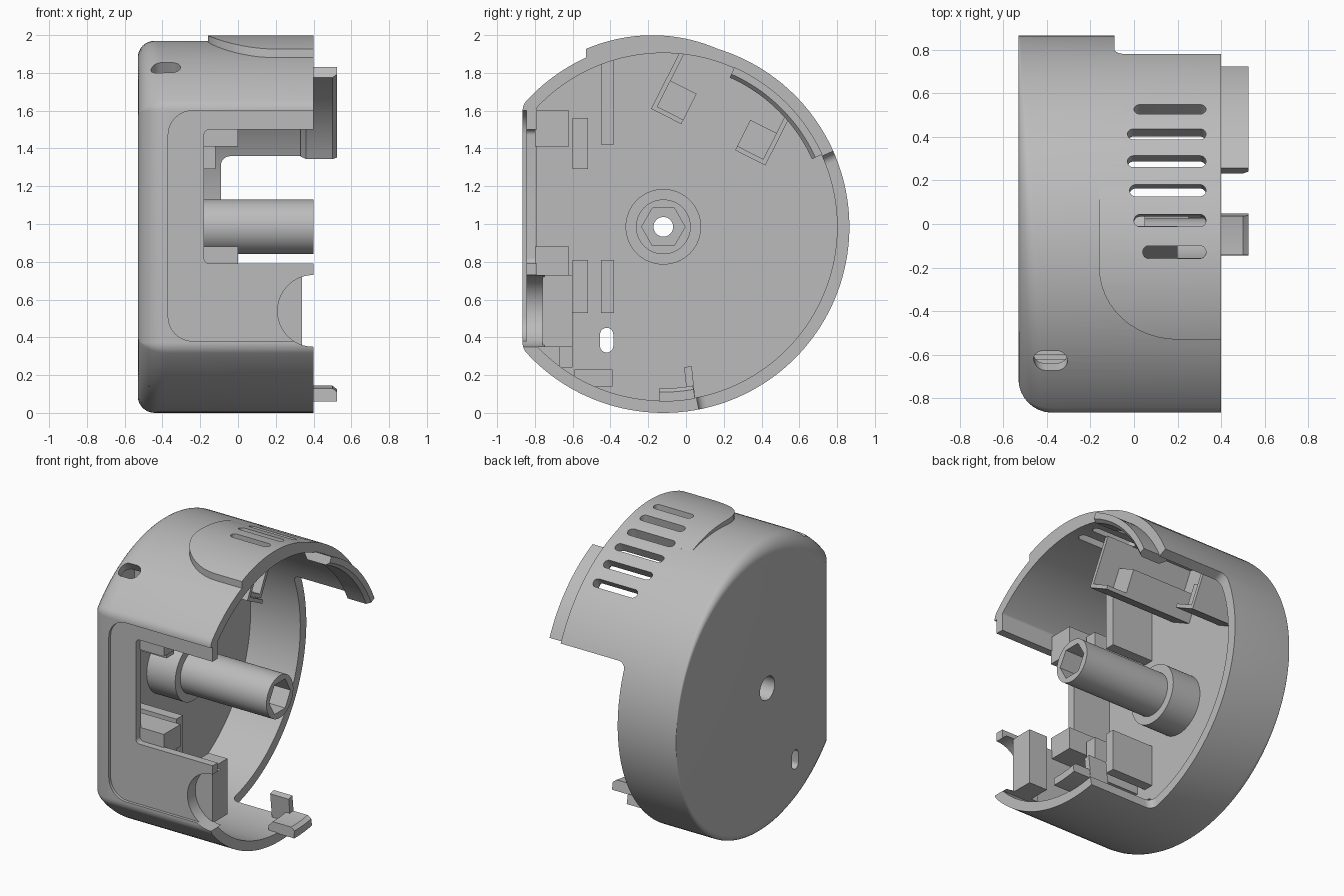
import bpy, bmesh, math
from mathutils import Matrix, Vector

cube = bpy.data.objects.get("Cube")
if cube:
    bpy.data.objects.remove(cube, do_unlink=True)

grey = bpy.data.materials.new("plain grey")
grey.use_nodes = True
grey.diffuse_color = (0.5, 0.5, 0.5, 1)
grey.node_tree.nodes["Principled BSDF"].inputs["Base Color"].default_value = (0.5, 0.5, 0.5, 1)

CY, CZ, R = -0.12, 0.985, 0.985          # centre and radius of the round housing
FLAT, LEFT, RIGHT = -0.865, -0.53, 0.4   # front face, closed side, open side
WALL = 0.065


def make(name, bm):
    bmesh.ops.recalc_face_normals(bm, faces=bm.faces)
    mesh = bpy.data.meshes.new(name)
    bm.to_mesh(mesh)
    bm.free()
    mesh.materials.append(grey)
    ob = bpy.data.objects.new(name, mesh)
    bpy.context.collection.objects.link(ob)
    return ob


def loft(name, rings):
    """Closed solid through rings with equal point counts."""
    bm = bmesh.new()
    rows = [[bm.verts.new(p) for p in ring] for ring in rings]
    n = len(rows[0])
    for a, b in zip(rows, rows[1:]):
        for i in range(n):
            j = (i + 1) % n
            bm.faces.new((a[i], a[j], b[j], b[i]))
    bm.faces.new(rows[0])
    bm.faces.new(rows[-1])
    return make(name, bm)


def along_x(name, pts, x0, x1):
    return loft(name, [[(x, y, z) for y, z in pts] for x in (x0, x1)])


def along_y(name, pts, y0, y1):
    return loft(name, [[(x, y, z) for x, z in pts] for y in (y0, y1)])


def along_z(name, pts, z0, z1):
    return loft(name, [[(x, y, z) for x, y in pts] for z in (z0, z1)])


def rect(u0, u1, v0, v1):
    return [(u0, v0), (u1, v0), (u1, v1), (u0, v1)]


def round_rect(u0, u1, v0, v1, r, n=8):
    pts = []
    for k, (u, v) in enumerate(rect(u0 + r, u1 - r, v0 + r, v1 - r)):
        for i in range(n + 1):
            a = math.pi + (k + i / n) * math.pi / 2
            pts.append((u + r * math.cos(a), v + r * math.sin(a)))
    return pts


def polar(r, deg):
    a = math.radians(deg)
    return (CY + r * math.cos(a), CZ + r * math.sin(a))


def circle(r, n=64):
    return [polar(r, 360 * i / n) for i in range(n)]


def band(r0, r1, a0, a1, n=20):
    angles = [a0 + (a1 - a0) * i / n for i in range(n + 1)]
    return [polar(r0, a) for a in angles] + [polar(r1, a) for a in reversed(angles)]


def boolean(target, tool, op="DIFFERENCE"):
    mod = target.modifiers.new("bool", "BOOLEAN")
    mod.operation, mod.object, mod.solver = op, tool, "EXACT"
    dg = bpy.context.evaluated_depsgraph_get()
    mesh = bpy.data.meshes.new_from_object(target.evaluated_get(dg))
    target.modifiers.clear()
    target.data = mesh
    bpy.data.objects.remove(tool, do_unlink=True)


def outline(r, flat, f, n=120, m=6):
    """Circle with a flat front and softened corners, as (y, z) points."""
    dy = flat + f - CY
    dz = math.sqrt((r - f) ** 2 - dy ** 2)
    a = math.atan2(dz, dy)
    pts = [polar(r, math.degrees(-a + 2 * a * i / n)) for i in range(n + 1)]
    for s, order in ((1, range(1, m + 1)), (-1, range(m, 0, -1))):
        for i in order:
            b = a + (math.pi - a) * i / m
            pts.append((CY + dy + f * math.cos(b), CZ + s * (dz + f * math.sin(b))))
    return pts


# Housing body: closed side has a round edge that is widest at the front
base = outline(R, FLAT, 0.08)
rings = []
for k in range(9):
    t = math.pi / 2 * k / 8
    ring = []
    for i, (y, z) in enumerate(base):
        r = 0.005 + 0.15 * (0.865 - y) / 1.73
        d = r * (1 - math.sin(t))
        py, pz = outline(R - d, FLAT + d, max(0.08 - d, 0.01))[i]
        ring.append((LEFT + r * (1 - math.cos(t)), py, pz))
    rings.append(ring)
rings.append([(RIGHT, y, z) for y, z in base])
shell = loft("housing_shell", rings)

# Raised pad on top, fading out toward the back
angles = [115 - 42 * i / 24 for i in range(25)]
crown = [polar(R + 0.042 * (1 - (i / 24) ** 2), a) for i, a in enumerate(angles)]
pad = along_x("top_pad", [polar(0.95, a) for a in reversed(angles)] + crown, -0.3, RIGHT)
corner = [(0.2 - 0.36 * math.sin(i * math.pi / 24), -0.2 - 0.33 * math.cos(i * math.pi / 24))
          for i in range(13)]
foot = along_z("pad_foot", [(0.6, -0.53)] + corner + [(-0.16, 0.5), (0.6, 0.5)], 1.5, 2.3)
boolean(pad, foot, "INTERSECT")
boolean(shell, pad, "UNION")

# Hollow interior, then the thickened wall around the half-round notch
boolean(shell, along_x("cavity", outline(R - WALL, -0.79, 0.02), LEFT + WALL, 0.7))
boolean(shell, along_y("notch_wall", rect(0.15, RIGHT, 0.35, 0.73), -0.82, -0.75), "UNION")

# Cut-away back quarter with rounded inner corners
wedge = along_x("back_cut", [polar(0.6, 24), polar(0.6, -79), polar(1.4, -79),
                             polar(2, -28), polar(1.4, 24)], -0.09, 0.8)
bm = bmesh.new()
bm.from_mesh(wedge.data)
edges = [e for e in bm.edges if all(abs(v.co.x + 0.09) < 1e-4 for v in e.verts)
         and abs((e.verts[0].co - e.verts[1].co).length - 0.8) < 1e-3]
bmesh.ops.bevel(bm, geom=edges, offset=0.05, segments=6, profile=0.5, affect="EDGES")
bm.to_mesh(wedge.data)
bm.free()
boolean(shell, wedge)

# Front recess, window and notch
boolean(shell, along_y("recess", round_rect(-0.37, 0.8, 0.38, 1.6, 0.13), -1, FLAT + 0.02))
boolean(shell, along_y("window", round_rect(-0.18, 0.8, 0.79, 1.5, 0.03), -1, -0.7))
boolean(shell, along_y("notch", round_rect(0.21, 0.59, 0.35, 0.73, 0.189, 16), -1, -0.74))


def radial_slot(x0, x1, width, tilt):
    """Rounded slot through the wall, tilt measured from straight up toward the back."""
    w = width / 2
    ob = along_z("slot", round_rect(x0, x1, -w, w, w * 0.98), 0.8, 1.2)
    ob.data.transform(Matrix.Translation((0, CY, CZ)) @ Matrix.Rotation(math.radians(-tilt), 4, "X"))
    boolean(shell, ob)


# Cooling vents and the small front slot
for k, x0 in enumerate((0.04, 0.0, -0.02, -0.03, -0.03, 0.0)):
    radial_slot(x0, 0.33, 0.058, 8.3 * k - 0.5)
radial_slot(-0.46, -0.305, 0.105, -31)

# Holes through the closed side
boolean(shell, along_x("axle_hole", circle(0.08, 32), -1, -0.4))
boolean(shell, along_x("side_slot", round_rect(-0.455, -0.385, 0.32, 0.45, 0.034), -1, -0.4))

# Hub and hollow hexagon-ended shaft
hub = along_x("hub", circle(0.2), -0.48, -0.25)
boolean(hub, along_x("bore", circle(0.08, 32), -1, 0))
shaft = along_x("shaft", circle(0.145), -0.4, RIGHT)
boolean(shaft, along_x("bore", circle(0.052, 32), -1, 1))
boolean(shaft, along_x("hex_socket", circle(0.115, 6), 0.15, 1))


# Snap tabs on the open side, with a lead-in chamfer
def tab(name, r0, r1, a0, a1):
    prof = [(0.33, r0 + 0.035), (0.36, r0), (0.5, r0), (0.525, r0 + 0.02)]
    rings = [[(x, *p) for p in band(r, r1, a0, a1)] for x, r in prof]
    loft(name, rings)


tab("upper_tab", 0.865, 0.925, 24.5, 66)
tab("lower_tab", 0.855, 0.925, -91.5, -79.5)

# Inner ribs, blocks and supports standing on the closed side
IN = LEFT + WALL - 0.01
parts = {
    "upper_guide_rib": (-0.45, -0.38, 1.42, 1.87, -0.15),
    "upper_front_rib": (-0.6, -0.52, 1.29, 1.56, -0.12),
    "lower_front_rib": (-0.6, -0.52, 0.53, 0.81, -0.12),
    "lower_guide_rib": (-0.45, -0.38, 0.53, 0.81, -0.15),
    "upper_window_block": (-0.8, -0.62, 1.41, 1.6, 0.0),
    "lower_window_block": (-0.8, -0.62, 0.73, 0.88, 0.0),
    "bottom_block": (-0.59, -0.39, 0.14, 0.23, -0.2),
    "corner_block": (-0.67, -0.6, 0.24, 0.35, -0.2),
}
for name, (y0, y1, z0, z1, x1) in parts.items():
    along_x(name, rect(y0, y1, z0, z1), IN, x1)
along_x("notch_backing", rect(-0.76, -0.6, 0.35, 0.73), 0.2, 0.34)
along_x("tab_rib", [(0.01, 0.06), (0.05, 0.06), (0.03, 0.25), (-0.01, 0.24)], 0.25, 0.39)


# Tilted brackets under the top wall: a seat with a side wall and a lip
def bracket(name, y, z, side, height, top, seat):
    u, v = Vector((0.89, -0.45)), Vector((0.45, 0.89))
    for part, box, x1 in (("wall", rect(0, 0.025, 0, height), top),
                          ("lip", rect(0, 0.18, 0, 0.025), top),
                          ("seat", rect(0, 0.18, 0, 0.18), seat)):
        pts = [Vector((y, z)) + u * side * a + v * b for a, b in box]
        along_x(name + "_" + part, [tuple(p) for p in pts], IN, x1)


bracket("front_bracket", -0.185, 1.61, 1, 0.34, 0.2, 0.05)
bracket("rear_bracket", 0.42, 1.31, -1, 0.28, -0.12, -0.2)

# Smooth shading with crisp edges
bpy.ops.object.select_all(action="DESELECT")
for ob in bpy.context.scene.objects:
    if ob.type == "MESH" and grey.name in ob.data.materials:
        ob.select_set(True)
        bpy.context.view_layer.objects.active = ob
bpy.ops.object.shade_smooth_by_angle(angle=math.radians(30))
